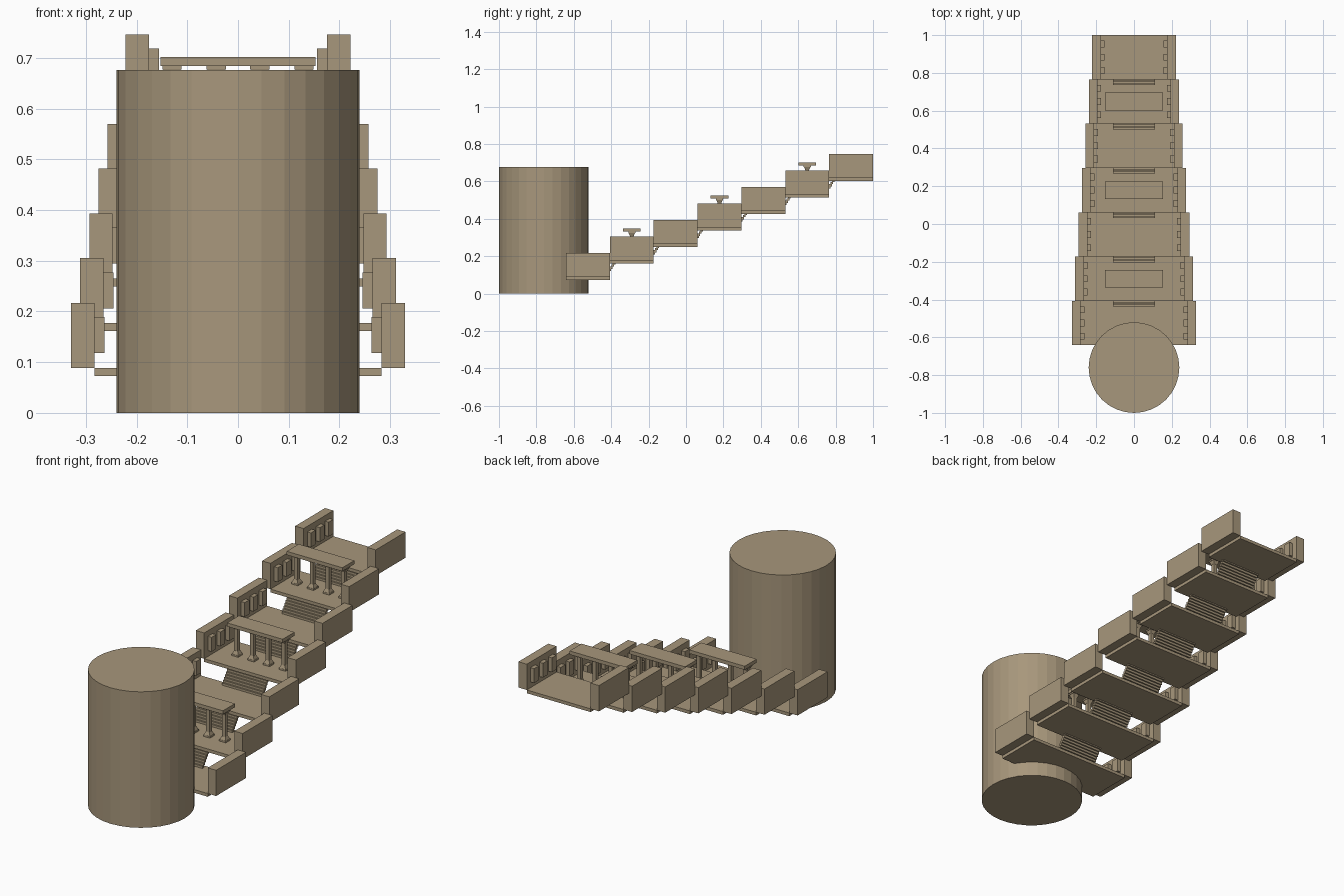
import bpy, bmesh, math
from mathutils import Matrix, Vector

if "Cube" in bpy.data.objects:
    bpy.data.objects.remove(bpy.data.objects["Cube"])

stone = bpy.data.materials.new("tan stone")
stone.diffuse_color = (0.39, 0.31, 0.20, 1)
stone.use_nodes = True
stone.node_tree.nodes["Principled BSDF"].inputs["Base Color"].default_value = stone.diffuse_color


def add_box(bm, x0, x1, y0, y1, z0, z1):
    m = Matrix.Translation(((x0 + x1) / 2, (y0 + y1) / 2, (z0 + z1) / 2)) @ \
        Matrix.Diagonal((abs(x1 - x0), y1 - y0, z1 - z0, 1))
    bmesh.ops.create_cube(bm, size=1, matrix=m)


def add_frustum(bm, x, y, z0, z1, half0, half1):
    # square, tapered block
    m = Matrix.Translation((x, y, (z0 + z1) / 2)) @ Matrix.Rotation(math.pi / 4, 4, 'Z')
    r = math.sqrt(2)
    bmesh.ops.create_cone(bm, cap_ends=True, segments=4, radius1=half0 * r,
                          radius2=half1 * r, depth=z1 - z0, matrix=m)


def finish(bm, name):
    me = bpy.data.meshes.new(name)
    bm.to_mesh(me)
    bm.free()
    me.materials.append(stone)
    ob = bpy.data.objects.new(name, me)
    bpy.context.collection.objects.link(ob)
    return ob


# Large round tower at the front
bm = bmesh.new()
bmesh.ops.create_cone(bm, cap_ends=True, segments=32, radius1=0.24, radius2=0.24,
                      depth=0.676, matrix=Matrix.Translation((0, -0.76, 0.338)))
finish(bm, "round_tower")

PITCH, RISE = 0.2345, 0.0882
for i in range(7):
    y0 = -0.6415 + PITCH * i
    y1 = y0 + PITCH
    yc = (y0 + y1) / 2
    z = 0.073 + RISE * i
    outer = 0.329 - 0.0179 * i
    inner = outer - 0.046

    # Terrace floor
    bm = bmesh.new()
    add_box(bm, -inner, inner, y0, y1, z, z + 0.016)
    finish(bm, f"terrace_floor_{i}")

    # Side walls and their inner raised panels
    walls, panels = bmesh.new(), bmesh.new()
    for s in (-1, 1):
        add_box(walls, s * inner, s * outer, y0, y1, z + 0.016, z + 0.144)
        for k in (-1, 0, 1):
            c = yc + k * 0.07
            add_box(panels, s * (inner - 0.02), s * inner, c - 0.018, c + 0.018,
                    z + 0.045, z + 0.116)
    finish(walls, f"side_walls_{i}")
    finish(panels, f"wall_panels_{i}")

    # Steep stair up to this terrace
    if i > 0:
        bm = bmesh.new()
        n = 8
        rise, run = RISE / n, 0.0075
        for k in range(n):
            sy = y0 - 0.03 + k * run
            sz = z - RISE + 0.016 + k * rise
            add_box(bm, -0.11, 0.11, sy, sy + 0.014, sz, sz + rise)
        finish(bm, f"stair_{i}")

    # Colonnade with flat roof on every second terrace
    if i % 2:
        bm = bmesh.new()
        f = z + 0.016
        for x in (-0.13, -0.043, 0.043, 0.13):
            add_box(bm, x - 0.018, x + 0.018, yc - 0.018, yc + 0.018, f, f + 0.008)
            add_frustum(bm, x, yc, f + 0.008, f + 0.024, 0.017, 0.010)
            add_box(bm, x - 0.0095, x + 0.0095, yc - 0.0095, yc + 0.0095, f + 0.024, z + 0.147)
            add_frustum(bm, x, yc, z + 0.147, z + 0.163, 0.010, 0.017)
            add_box(bm, x - 0.019, x + 0.019, yc - 0.019, yc + 0.019, z + 0.163, z + 0.17)
        finish(bm, f"columns_{i}")
        bm = bmesh.new()
        add_box(bm, -0.153, 0.153, yc - 0.047, yc + 0.047, z + 0.17, z + 0.188)
        finish(bm, f"colonnade_roof_{i}")
